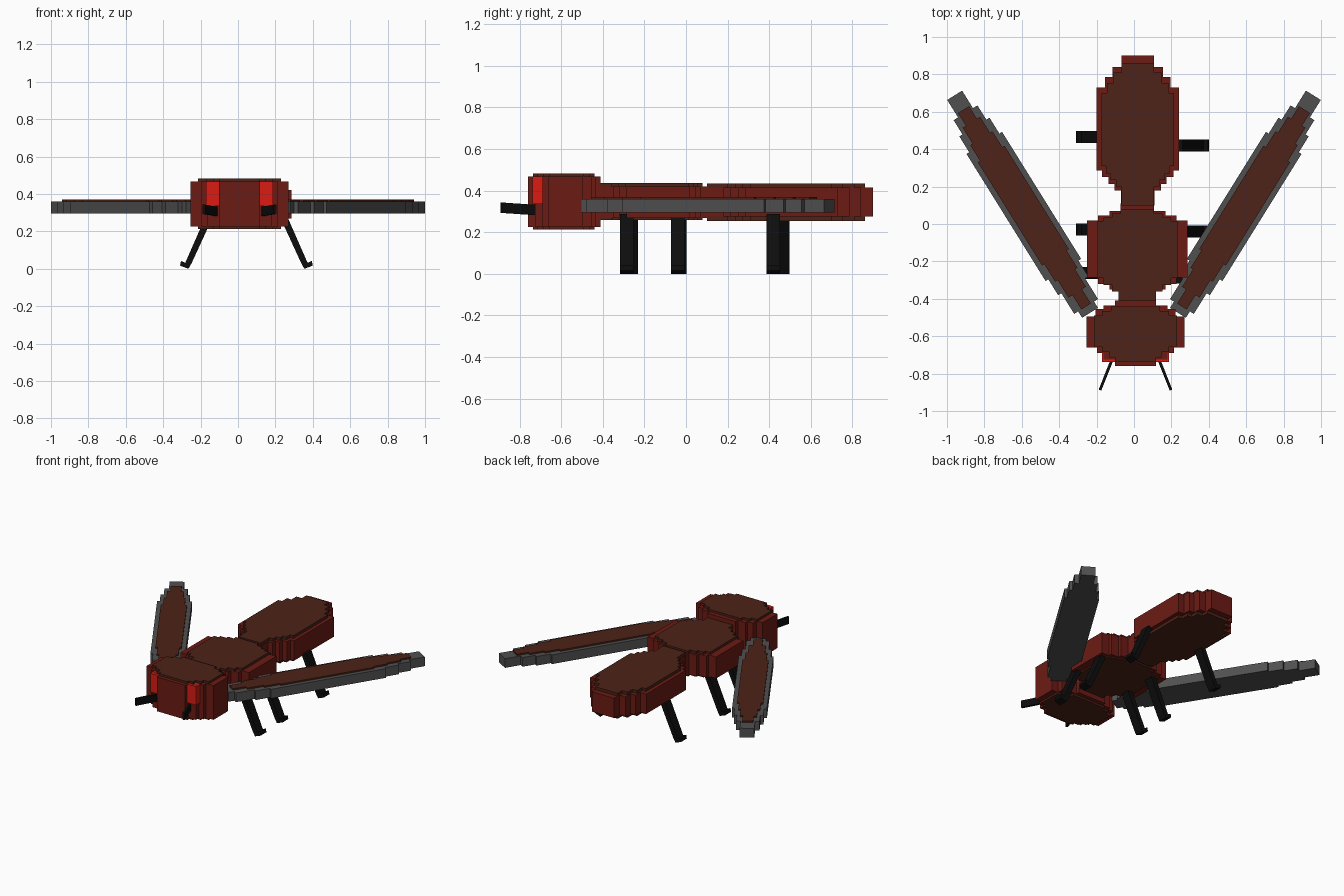
import bpy, bmesh, math
from mathutils import Matrix, Vector


def material(name, rgb):
    m = bpy.data.materials.new(name)
    m.diffuse_color = (*rgb, 1)
    return m


RED = material("dark_red", (0.15, 0.011, 0.007))
BROWN = material("brown", (0.075, 0.016, 0.009))
GREY = material("grey", (0.08, 0.08, 0.08))
BLACK = material("black", (0.004, 0.004, 0.004))
EYE = material("bright_red", (0.7, 0.012, 0.006))


def prism(bm, pts, shift):
    """Extrude a closed 3D outline by a vector."""
    f = bm.faces.new([bm.verts.new(p) for p in pts])
    ext = bmesh.ops.extrude_face_region(bm, geom=[f])
    verts = [v for v in ext["geom"] if isinstance(v, bmesh.types.BMVert)]
    bmesh.ops.translate(bm, verts=verts, vec=shift)


def finish(name, bm, mat, matrix=Matrix()):
    bm.transform(matrix)
    bmesh.ops.recalc_face_normals(bm, faces=bm.faces)
    me = bpy.data.meshes.new(name)
    bm.to_mesh(me)
    bm.free()
    me.materials.append(mat)
    ob = bpy.data.objects.new(name, me)
    bpy.context.collection.objects.link(ob)


def stepped(name, mat, cx, ys, hws, layers, matrix=Matrix()):
    """Blocky stepped outline (half width per row between ys), one slab per (z0, z1)."""
    side = []
    for i, h in enumerate(hws):
        side += [(h, ys[i]), (h, ys[i + 1])]
    ring = side + [(-x, y) for x, y in reversed(side)]
    bm = bmesh.new()
    for z0, z1 in layers:
        prism(bm, [(cx + x, y, z0) for x, y in ring], (0, 0, z1 - z0))
    finish(name, bm, mat, matrix)


# Head: red core with brown plates above and below
stepped("head", RED, 0.008,
        [-0.76, -0.725, -0.69, -0.66, -0.495, -0.455, -0.435, -0.41],
        [0.11, 0.17, 0.205, 0.262, 0.215, 0.17, 0.11], [(0.225, 0.467)])
stepped("head_plates", BROWN, 0.008,
        [-0.735, -0.715, -0.685, -0.655, -0.49, -0.465, -0.44],
        [0.11, 0.14, 0.18, 0.222, 0.18, 0.13], [(0.212, 0.225), (0.467, 0.482)])

# Thorax
stepped("thorax", RED, 0.018,
        [-0.42, -0.35, -0.32, -0.285, 0.02, 0.045, 0.07, 0.11],
        [0.10, 0.15, 0.21, 0.268, 0.21, 0.15, 0.09], [(0.268, 0.42)])
stepped("thorax_plates", BROWN, 0.018,
        [-0.42, -0.36, -0.325, -0.29, 0.015, 0.035, 0.055, 0.08],
        [0.10, 0.135, 0.18, 0.215, 0.18, 0.135, 0.09], [(0.258, 0.268), (0.42, 0.437)])

# Abdomen
stepped("abdomen", RED, 0.02,
        [0.10, 0.18, 0.215, 0.25, 0.285, 0.73, 0.785, 0.84, 0.90],
        [0.09, 0.125, 0.155, 0.19, 0.22, 0.175, 0.135, 0.087], [(0.275, 0.415)])
stepped("abdomen_plates", BROWN, 0.02,
        [0.10, 0.20, 0.235, 0.27, 0.31, 0.70, 0.755, 0.81, 0.86],
        [0.087, 0.115, 0.145, 0.17, 0.195, 0.165, 0.13, 0.087],
        [(0.255, 0.275), (0.415, 0.435)])

for s, label in ((-1, "left"), (1, "right")):
    # Wings: stepped grey blade with a brown panel on top, swept back
    wing = Matrix.Translation((s * 0.235, -0.475, 0)) @ Matrix.Rotation(-s * math.radians(31.9), 4, "Z")
    stepped(label + "_wing", GREY, 0,
            [0, 0.04, 0.17, 0.27, 1.07, 1.17, 1.26, 1.37],
            [0.05, 0.075, 0.095, 0.112, 0.095, 0.075, 0.047], [(0.295, 0.36)], wing)
    stepped(label + "_wing_panel", BROWN, 0,
            [0.04, 0.13, 0.24, 0.35, 1.0, 1.1, 1.2, 1.28],
            [0.03, 0.055, 0.07, 0.084, 0.07, 0.055, 0.035], [(0.36, 0.37)], wing)

    # Eyes
    cx = 0.008 + s * 0.143
    stepped(label + "_eye", EYE, cx, [-0.737, -0.69], [0.036], [(0.335, 0.467)])

    # Antennae: thin upright strips angled outward
    a, b = Vector((0.008 + s * 0.115, -0.70, 0.28)), Vector((0.008 + s * 0.19, -0.888, 0.293))
    w = Vector((0.007, s * 0.003, 0))
    up = Vector((0, 0, 0.05))
    bm = bmesh.new()
    prism(bm, [a - w, b - w, b - w + up, a - w + up], 2 * w)
    finish(label + "_antenna", bm, BLACK)

    # Legs: splayed strips ending in small outward feet
    profile = [(0.175, 0.29), (0.215, 0.29), (0.327, 0.035), (0.35, 0.045),
               (0.355, 0.02), (0.31, 0.003), (0.292, 0.035)]
    for pos, yl, yr in (("front", -0.262, -0.285), ("middle", -0.03, -0.04), ("rear", 0.465, 0.42)):
        y = yl if s < 0 else yr
        bm = bmesh.new()
        prism(bm, [(0.045 + s * x, y - 0.032, z - 0.003) for x, z in profile], (0, 0.064, 0))
        finish(f"{label}_{pos}_leg", bm, BLACK)
